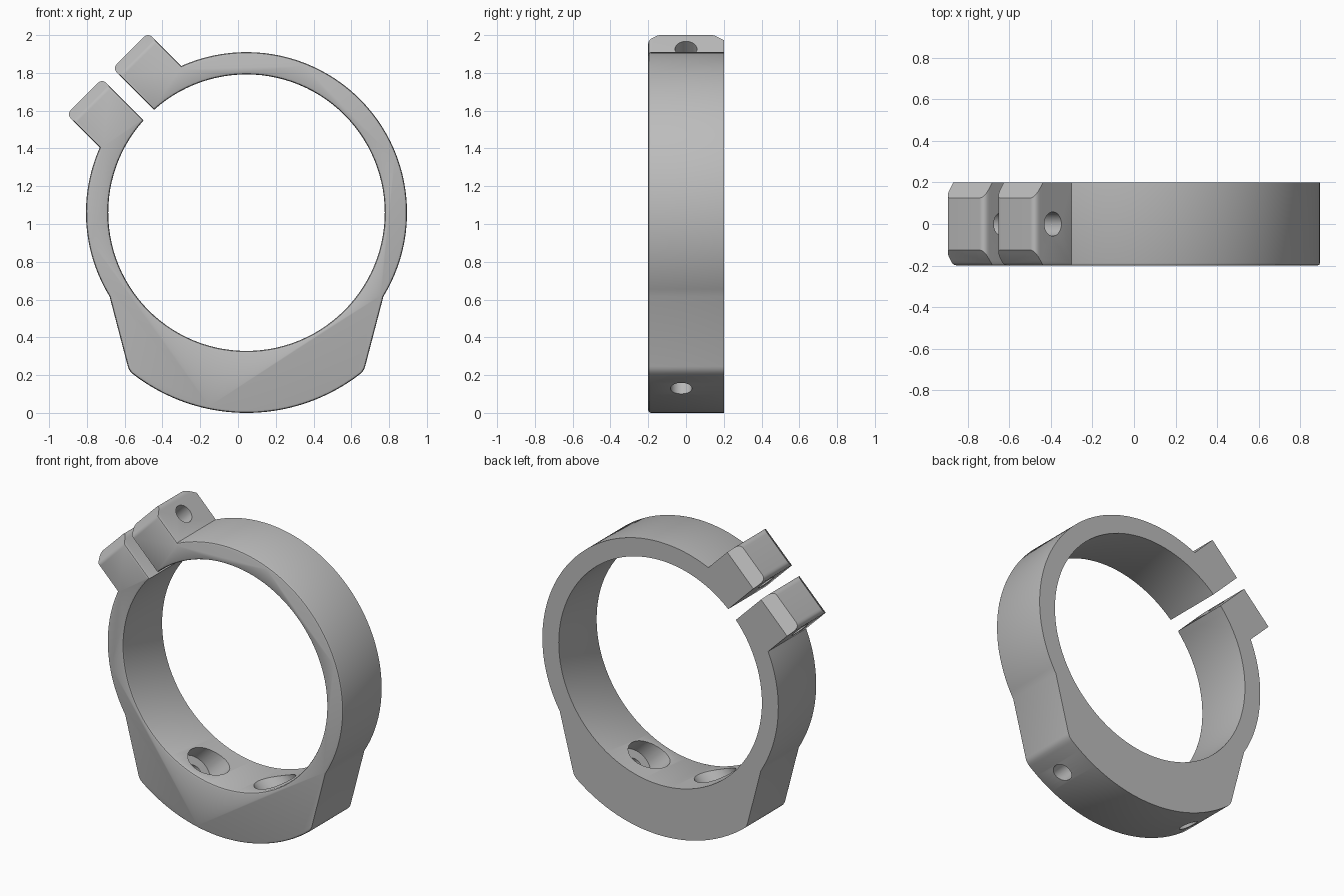
import bpy, bmesh, math
from mathutils import Vector, Matrix

if "Cube" in bpy.data.objects:
    bpy.data.objects.remove(bpy.data.objects["Cube"], do_unlink=True)

CENTRE = Vector((0.045, 1.06))            # ring axis in x, z
R_IN, R_OUT, HALF = 0.732, 0.85, 0.2      # bore, outside, half thickness
GAP, EAR, TIP = 0.039, 0.305, 1.042       # ear extents about the split
RADIAL = Vector((-1, 1)).normalized()     # direction of the split
TANGENT = Vector((1, 1)).normalized()

grey = bpy.data.materials.new("machined_grey")
grey.use_nodes = True
grey.diffuse_color = (0.5, 0.5, 0.5, 1)
grey.node_tree.nodes["Principled BSDF"].inputs["Base Color"].default_value = (0.5, 0.5, 0.5, 1)


def ear_point(u, v):
    return RADIAL * u + TANGENT * v


def on_circle(r, v):
    return ear_point(math.sqrt(r * r - v * v), v)


def arc(a, b, centre, clockwise, steps):
    """Points from a to b, both included, around a centre."""
    p, q = a - centre, b - centre
    start, end = math.atan2(p.y, p.x), math.atan2(q.y, q.x)
    sweep = (end - start) % math.tau
    if clockwise:
        sweep -= math.tau
    return [centre + Vector((math.cos(start + sweep * i / steps),
                             math.sin(start + sweep * i / steps))) * p.length
            for i in range(steps + 1)]


def fillet(a, corner, b, size, steps=6):
    """Rounded corner between the directions to a and b."""
    p = corner + (a - corner).normalized() * size
    q = corner + (b - corner).normalized() * size
    return [p.lerp(corner, t).lerp(corner.lerp(q, t), t)
            for t in (i / steps for i in range(steps + 1))]


def cylinder(start, direction, length, radius):
    """Temporary cutter running from start along direction."""
    bm = bmesh.new()
    turn = direction.to_track_quat("Z", "Y").to_matrix().to_4x4()
    place = Matrix.Translation(start + direction * length / 2) @ turn
    bmesh.ops.create_cone(bm, cap_ends=True, segments=40, radius1=radius,
                          radius2=radius, depth=length, matrix=place)
    mesh = bpy.data.meshes.new("hole_cutter")
    bm.to_mesh(mesh)
    bm.free()
    obj = bpy.data.objects.new("hole_cutter", mesh)
    obj.hide_render = True
    bpy.context.collection.objects.link(obj)
    return obj


def drill(body, cutter):
    mod = body.modifiers.new("hole", "BOOLEAN")
    mod.operation, mod.solver, mod.object = "DIFFERENCE", "EXACT", cutter
    bpy.context.view_layer.objects.active = body
    bpy.ops.object.modifier_apply(modifier=mod.name)
    bpy.data.objects.remove(cutter, do_unlink=True)


# Outline of the split ring, relative to the ring axis
zero = Vector((0, 0))
shoulder = Vector((0.725, -0.444))
foot = Vector((0.622, -0.838))
bottom = -CENTRE.y
rise = foot.y - bottom
base_radius = (foot.x ** 2 + rise ** 2) / (2 * rise)
base_centre = Vector((0, bottom + base_radius))
foot_l, shoulder_l = Vector((-foot.x, foot.y)), Vector((-shoulder.x, shoulder.y))


def ear(side):
    root, tip_in = on_circle(R_IN, GAP * side), ear_point(TIP, GAP * side)
    tip_out, join = ear_point(TIP, EAR * side), on_circle(R_OUT, EAR * side)
    return [root] + fillet(root, tip_in, tip_out, 0.035) + fillet(tip_in, tip_out, join, 0.035) + [join]


upper, lower = ear(1), ear(-1)[::-1]
base = arc(foot, foot_l, base_centre, True, 40)
outline = upper
outline += arc(upper[-1], shoulder.normalized() * R_OUT, zero, True, 48)[1:]
outline += fillet(shoulder, foot, base[1], 0.025, 4) + base[1:-1]
outline += fillet(base[-2], foot_l, shoulder_l, 0.025, 4)
outline += arc(shoulder_l.normalized() * R_OUT, lower[0], zero, True, 24)[:-1]
outline += lower
outline += arc(lower[-1], upper[0], zero, False, 110)[1:-1]

# Clamp body
bm = bmesh.new()
verts = [bm.verts.new((p.x + CENTRE.x, -HALF, p.y + CENTRE.y)) for p in outline]
face = bm.faces.new(verts)
extruded = bmesh.ops.extrude_face_region(bm, geom=[face])["geom"]
bmesh.ops.translate(bm, vec=(0, 2 * HALF, 0),
                    verts=[g for g in extruded if isinstance(g, bmesh.types.BMVert)])
if not any(f.is_valid and all(v.co.y < 0 for v in f.verts) for f in bm.faces):
    bm.faces.new(verts)
bmesh.ops.recalc_face_normals(bm, faces=bm.faces)

# Chamfered ear ends, front and back
axis = Vector((CENTRE.x, 0, CENTRE.y))
radial3 = Vector((RADIAL.x, 0, RADIAL.y))
for side in (-1, 1):
    normal = radial3 * 0.075 + Vector((0, side * 0.055, 0))
    point = axis + radial3 * (TIP - 0.055) + Vector((0, side * HALF, 0))
    cut = bmesh.ops.bisect_plane(bm, geom=bm.verts[:] + bm.edges[:] + bm.faces[:],
                                 plane_co=point, plane_no=normal.normalized(), clear_outer=True)
    rim = [g for g in cut["geom_cut"] if isinstance(g, bmesh.types.BMEdge)]
    bmesh.ops.holes_fill(bm, edges=rim, sides=0)
bmesh.ops.recalc_face_normals(bm, faces=bm.faces)

# Softened front rim
rim = [e for e in bm.edges if all(v.co.y < -HALF + 1e-4 for v in e.verts)]
bmesh.ops.bevel(bm, geom=rim, offset=0.014, segments=2, profile=0.5,
                affect="EDGES", clamp_overlap=True)
mesh = bpy.data.meshes.new("clamp_ring")
bm.to_mesh(mesh)
bm.free()
clamp = bpy.data.objects.new("clamp_ring", mesh)
bpy.context.collection.objects.link(clamp)
clamp.data.materials.append(grey)

# Pinch screw hole through both ears
tangent3 = Vector((TANGENT.x, 0, TANGENT.y))
drill(clamp, cylinder(axis + radial3 * 0.92 - tangent3 * 0.5, tangent3, 1.0, 0.058))

# Slanted counterbored mounting holes in the base
for side in (-1, 1):
    mouth = axis + Vector((side * 0.245, -0.025, -0.69))
    slant = Vector((side, 0, -1)).normalized()
    drill(clamp, cylinder(mouth - slant * 0.25, slant, 0.39, 0.12))
    drill(clamp, cylinder(mouth, slant, 0.6, 0.057))

bpy.ops.object.select_all(action="DESELECT")
clamp.select_set(True)
bpy.context.view_layer.objects.active = clamp
bpy.ops.object.shade_smooth_by_angle(angle=math.radians(28))
